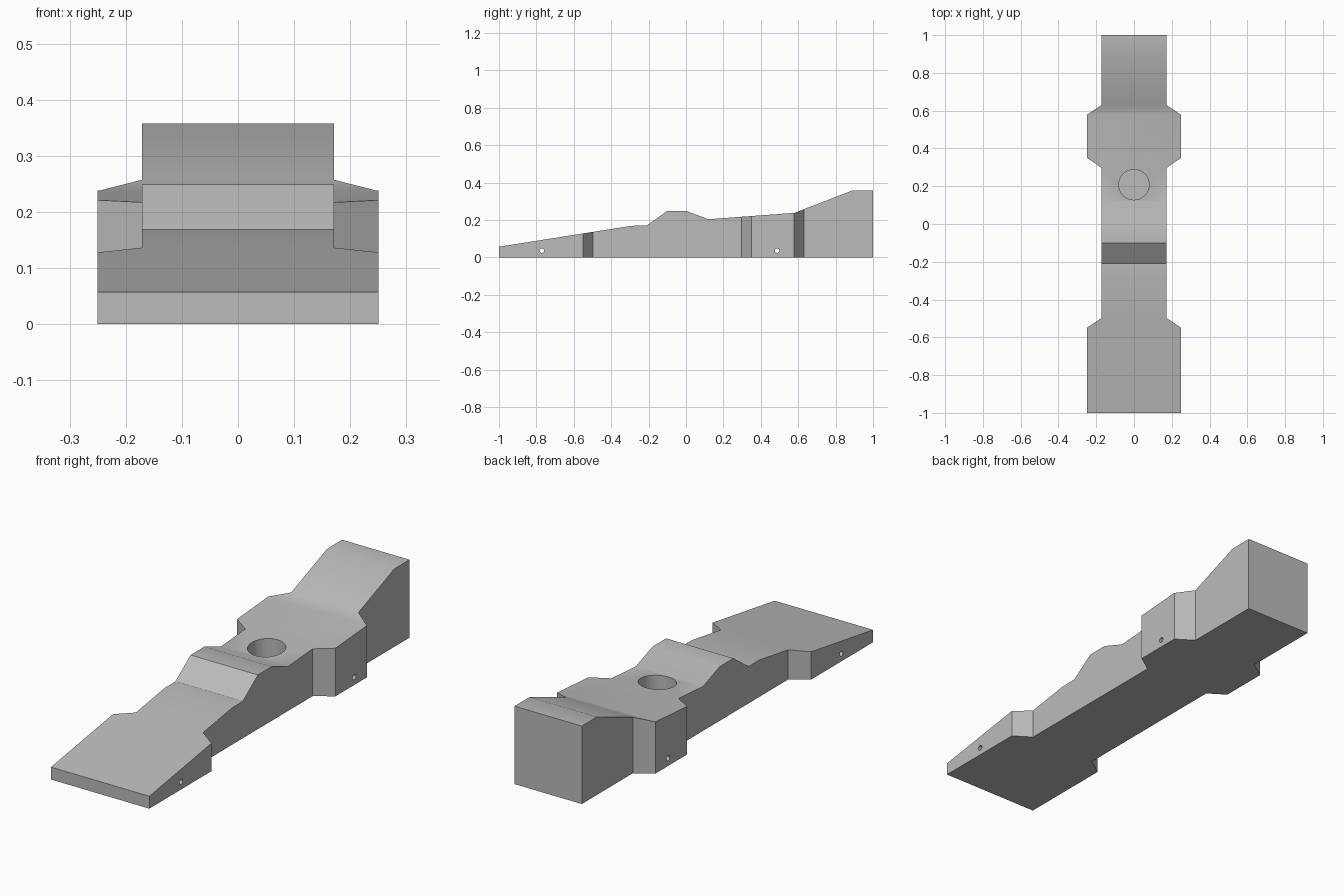
import bpy
import bmesh
import math

cube = bpy.data.objects.get("Cube")
if cube:
    bpy.data.objects.remove(cube, do_unlink=True)

# Single grey material
grey = bpy.data.materials.new("light_grey")
grey.use_nodes = True
colour = (0.5, 0.5, 0.5, 1)
grey.diffuse_color = colour
grey.node_tree.nodes["Principled BSDF"].inputs["Base Color"].default_value = colour


def prism(name, points, offset):
    """Extrude a closed outline of 3D points along an offset."""
    bm = bmesh.new()
    face = bm.faces.new([bm.verts.new(p) for p in points])
    result = bmesh.ops.extrude_face_region(bm, geom=[face])
    moved = [g for g in result["geom"] if isinstance(g, bmesh.types.BMVert)]
    bmesh.ops.translate(bm, verts=moved, vec=offset)
    bmesh.ops.recalc_face_normals(bm, faces=bm.faces)
    mesh = bpy.data.meshes.new(name)
    bm.to_mesh(mesh)
    bm.free()
    obj = bpy.data.objects.new(name, mesh)
    bpy.context.collection.objects.link(obj)
    mesh.materials.append(grey)
    return obj


def cylinder(name, radius, depth, location, rotation=(0, 0, 0), sides=48):
    bpy.ops.mesh.primitive_cylinder_add(vertices=sides, radius=radius, depth=depth,
                                        location=location, rotation=rotation)
    obj = bpy.context.object
    obj.name = name
    obj.data.materials.append(grey)
    return obj


def combine(target, tool, operation):
    """Apply a boolean and discard the tool."""
    bpy.context.view_layer.objects.active = target
    mod = target.modifiers.new(operation, "BOOLEAN")
    mod.operation = operation
    mod.solver = "EXACT"
    mod.object = tool
    bpy.ops.object.modifier_apply(modifier=mod.name)
    bpy.data.objects.remove(tool, do_unlink=True)


# Side profile (y, z): low nose, raised hump, tall tail
profile = [(-1, 0), (-1, 0.057), (-0.29, 0.169), (-0.21, 0.17), (-0.1, 0.249),
           (0, 0.249), (0.12, 0.204), (0.58, 0.238), (0.89, 0.358), (1, 0.358), (1, 0)]
body = prism("car_body", [(-0.4, y, z) for y, z in profile], (0.8, 0, 0))

# Plan outline (half width, y), mirrored across the centre: wide at both axles
half = [(0.25, -1.1), (0.25, -0.55), (0.171, -0.497), (0.171, 0.297), (0.25, 0.35),
        (0.25, 0.578), (0.171, 0.63), (0.171, 1.1)]
outline = half + [(-x, y) for x, y in reversed(half)]
plan = prism("plan_shape", [(x, y, -0.1) for x, y in outline], (0, 0, 0.7))
combine(body, plan, "INTERSECT")

# Blind round pocket behind the hump
combine(body, cylinder("pocket_cutter", 0.08, 0.4, (0, 0.208, 0.25)), "DIFFERENCE")

# Axle holes through the body
for y in (-0.77, 0.487):
    axle = cylinder("axle_cutter", 0.012, 0.8, (0, y, 0.036), (0, math.pi / 2, 0), 24)
    combine(body, axle, "DIFFERENCE")

# Smooth gentle bends, keep corners sharp
bpy.ops.object.select_all(action="DESELECT")
body.select_set(True)
bpy.context.view_layer.objects.active = body
bpy.ops.object.shade_smooth_by_angle(angle=math.radians(30))
